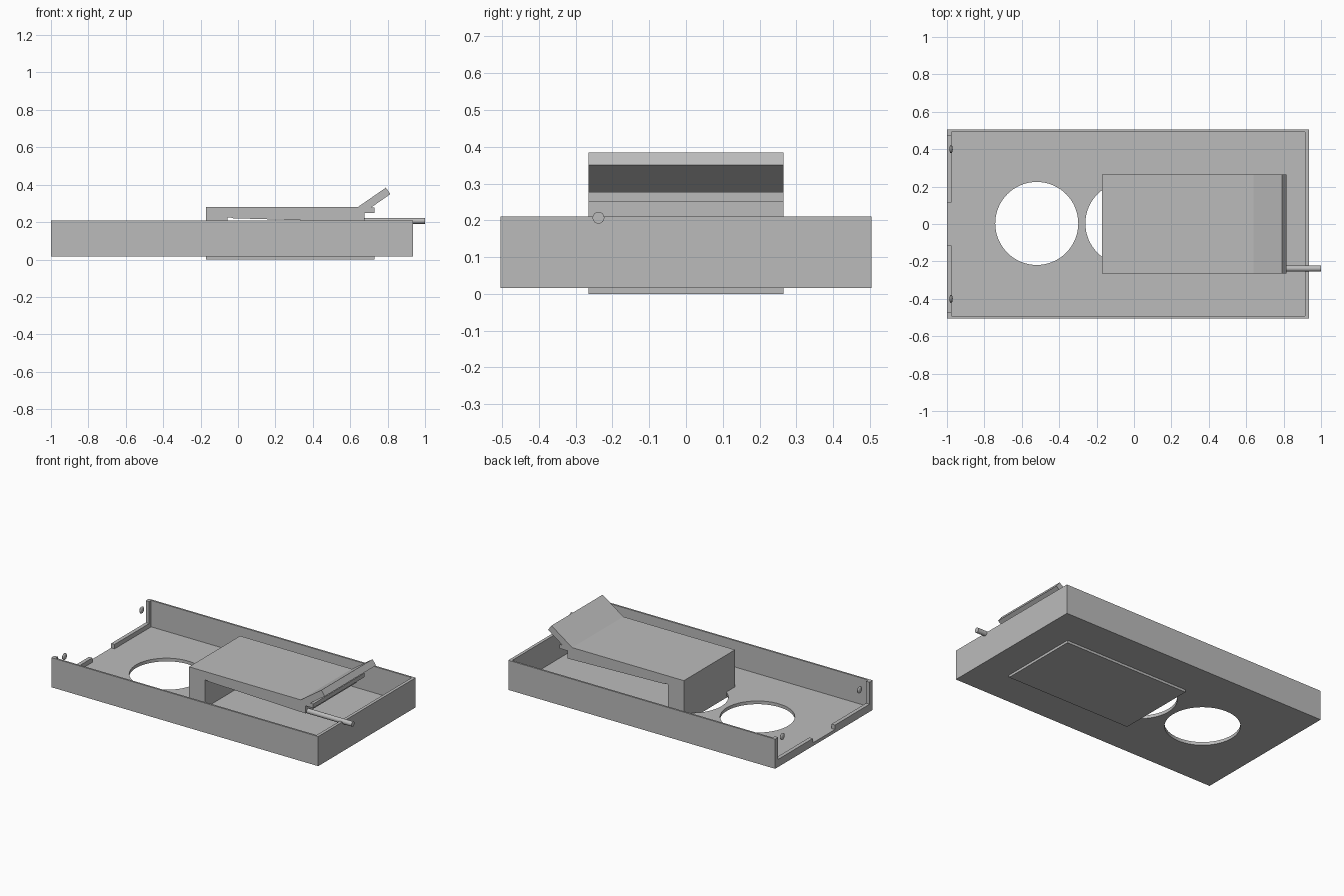
import bpy, bmesh, math
from mathutils import Matrix, Vector

cube = bpy.data.objects.get("Cube")
if cube:
    bpy.data.objects.remove(cube, do_unlink=True)

grey = bpy.data.materials.new("plain grey")
grey.use_nodes = True
colour = (0.5, 0.5, 0.5, 1)
grey.diffuse_color = colour
grey.node_tree.nodes["Principled BSDF"].inputs["Base Color"].default_value = colour


def add_object(name, bm):
    bmesh.ops.recalc_face_normals(bm, faces=bm.faces)
    mesh = bpy.data.meshes.new(name)
    bm.to_mesh(mesh)
    bm.free()
    mesh.materials.append(grey)
    obj = bpy.data.objects.new(name, mesh)
    bpy.context.collection.objects.link(obj)
    return obj


def box(name, low, high):
    low, high = Vector(low), Vector(high)
    bm = bmesh.new()
    bmesh.ops.create_cube(bm, matrix=Matrix.Translation((low + high) / 2)
                          @ Matrix.Diagonal((high - low).to_4d()))
    return add_object(name, bm)


def cylinder(name, centre, radius, length, axis="Z", sides=64):
    bm = bmesh.new()
    turn = Matrix.Rotation(math.pi / 2, 4, "Y") if axis == "X" else Matrix()
    bmesh.ops.create_cone(bm, cap_ends=True, segments=sides, radius1=radius,
                          radius2=radius, depth=length,
                          matrix=Matrix.Translation(centre) @ turn)
    return add_object(name, bm)


def smooth(obj):
    bpy.ops.object.select_all(action="DESELECT")
    obj.select_set(True)
    bpy.context.view_layer.objects.active = obj
    bpy.ops.object.shade_smooth_by_angle(angle=math.radians(30))


# Open tray: cavity, end opening, central gap and two round holes
tray = box("tray", (-1, -0.505, 0.016), (0.935, 0.505, 0.21))
cutters = [
    box("cavity_cutter", (-0.975, -0.493, 0.037), (0.915, 0.493, 0.4)),
    box("end_cutter", (-1.1, -0.473, 0.066), (-0.9, 0.473, 0.4)),
    box("gap_cutter", (-1.1, -0.115, 0.037), (-0.9, 0.115, 0.4)),
    cylinder("front_hole_cutter", (-0.52, 0.003, 0), 0.222, 0.4),
    cylinder("rear_hole_cutter", (-0.038, 0.003, 0), 0.222, 0.4),
]
for cutter in cutters:
    cutter.hide_render = True
    mod = tray.modifiers.new(cutter.name, "BOOLEAN")
    mod.operation = "DIFFERENCE"
    mod.solver = "EXACT"
    mod.object = cutter
graph = bpy.context.evaluated_depsgraph_get()
tray_mesh = bpy.data.meshes.new_from_object(tray.evaluated_get(graph))
tray.modifiers.clear()
tray.data = tray_mesh
for cutter in cutters:
    bpy.data.objects.remove(cutter, do_unlink=True)
smooth(tray)

# Clip: C-shaped side profile with raised lip, extruded across the tray
profile = [(-0.17, 0), (0.73, 0), (0.73, 0.04), (-0.055, 0.04),
           (-0.055, 0.225), (-0.035, 0.225), (-0.035, 0.221), (0.675, 0.2),
           (0.675, 0.25), (0.73, 0.25), (0.73, 0.277), (0.71, 0.277),
           (0.815, 0.35), (0.79, 0.384), (0.64, 0.28), (-0.17, 0.28)]
bm = bmesh.new()
side = bm.faces.new([bm.verts.new((x, -0.265, z)) for x, z in profile])
extruded = bmesh.ops.extrude_face_region(bm, geom=[side], use_keep_orig=True)
bmesh.ops.translate(bm, vec=(0, 0.53, 0), verts=[
    v for v in extruded["geom"] if isinstance(v, bmesh.types.BMVert)])
add_object("clip", bm)

# Rod leaving the clip through the end wall
smooth(cylinder("rod", (0.835, -0.238, 0.207), 0.016, 0.33, "X", 32))

# Small round studs at the open end
for name, y in (("left_stud", 0.4), ("right_stud", -0.4)):
    bm = bmesh.new()
    bmesh.ops.create_uvsphere(bm, u_segments=24, v_segments=12, radius=1,
                              matrix=Matrix.Translation((-0.978, y, 0.182))
                              @ Matrix.Diagonal((0.009, 0.022, 0.022, 1)))
    smooth(add_object(name, bm))
